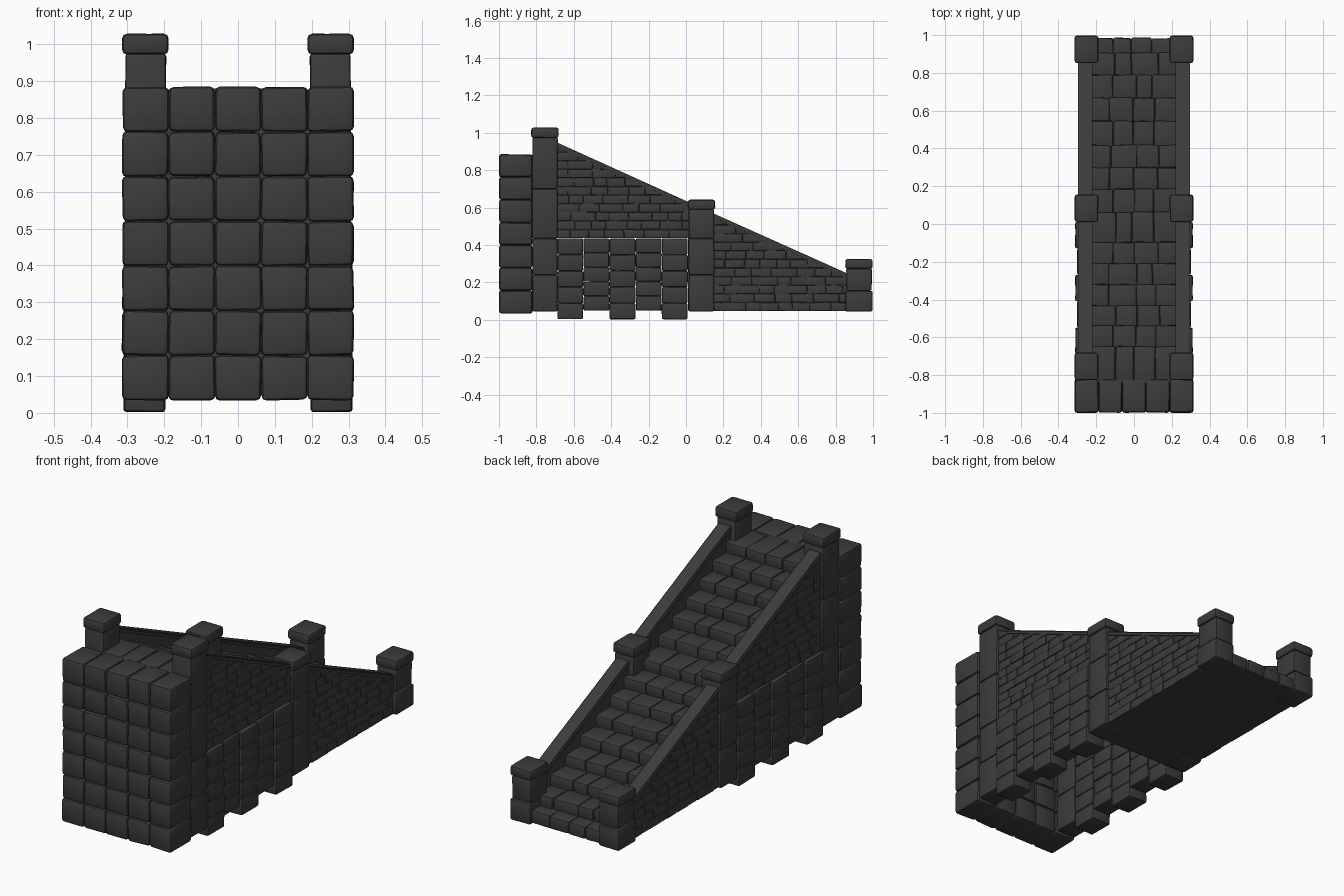
import bpy, bmesh, random
from mathutils import Vector

if "Cube" in bpy.data.objects:
    bpy.data.objects.remove(bpy.data.objects["Cube"])

random.seed(4)
mat = bpy.data.materials.new("dark grey stone")
mat.diffuse_color = (0.045, 0.045, 0.045, 1)
mat.use_nodes = True
mat.node_tree.nodes["Principled BSDF"].inputs["Base Color"].default_value = mat.diffuse_color


def stone(bm, x0, x1, y0, y1, z0, z1, bev=0.01, jit=0.002):
    """Add one bevelled, slightly uneven block."""
    verts = bmesh.ops.create_cube(bm, size=1)["verts"]
    for v in verts:
        p = (x1 if v.co.x > 0 else x0, y1 if v.co.y > 0 else y0, z1 if v.co.z > 0 else z0)
        v.co = Vector([c + random.uniform(-jit, jit) for c in p])
    edges = list({e for v in verts for e in v.link_edges})
    bmesh.ops.bevel(bm, geom=edges, offset=bev, segments=2, profile=0.5, affect='EDGES')


def prism(bm, x0, x1, pts):
    """Extrude a (y, z) outline across x."""
    f = bm.faces.new([bm.verts.new((x0, y, z)) for y, z in pts])
    r = bmesh.ops.extrude_face_region(bm, geom=[f])
    for v in r["geom"]:
        if isinstance(v, bmesh.types.BMVert):
            v.co.x = x1
    bmesh.ops.recalc_face_normals(bm, faces=bm.faces)


def finish(bm, name, mirror=False):
    me = bpy.data.meshes.new(name)
    bm.to_mesh(me)
    bm.free()
    ob = bpy.data.objects.new(name, me)
    bpy.context.collection.objects.link(ob)
    me.materials.append(mat)
    if mirror:
        m = ob.modifiers.new("mirror", 'MIRROR')
        m.use_mirror_merge = False
    bpy.ops.object.select_all(action='DESELECT')
    ob.select_set(True)
    bpy.context.view_layer.objects.active = ob
    bpy.ops.object.shade_smooth_by_angle(angle=0.7)
    return ob


# End wall: seven courses of large blocks
bm = bmesh.new()
for r in range(7):
    z = 0.035 + r * 0.1214
    for c in range(5):
        x = -0.314 + c * 0.1256
        stone(bm, x, x + 0.1256, -0.998, -0.822, z, z + 0.121, 0.013, 0.002)
finish(bm, "end_wall")

# Stair treads: rows of staggered blocks
edges = [0.985, 0.907, 0.79, 0.67, 0.546, 0.42, 0.30, 0.186, 0.064,
         -0.095, -0.207, -0.318, -0.43, -0.536, -0.647, -0.825]
outline = []
bm = bmesh.new()
for i in range(15):
    top = 0.115 + i * 0.0545
    front, back = edges[i], edges[i + 1]
    outline += [(front - 0.012, top - 0.012), (back - 0.012, top - 0.012)]
    cuts = [-0.23] + [-0.23 + 0.46 * (k + random.uniform(-0.2, 0.2)) / 4 for k in (1, 2, 3)] + [0.23]
    for a, b in zip(cuts, cuts[1:]):
        stone(bm, a, b, back - 0.02, front, max(0.045, top - 0.065), top, 0.009, 0.003)
finish(bm, "stair_treads")

# Stair core: flat underside below the low flight, hollow below the high one
bm = bmesh.new()
prism(bm, -0.235, 0.235, [(0.973, 0.05)] + outline + [(-0.837, 0.44), (0.01, 0.44), (0.01, 0.05)])
finish(bm, "stair_core")

# Side walls: plain core, brick facing cut to the slope, coping on top
for name, ya, za, yb, zb, base in (("upper", -0.70, 0.953, 0.02, 0.627, 0.437),
                                   ("lower", 0.14, 0.572, 0.87, 0.245, 0.047)):
    bm = bmesh.new()
    prism(bm, 0.224, 0.286, [(ya, base), (yb, base), (yb, zb - 0.01), (ya, za - 0.01)])
    finish(bm, name + "_wall_core", True)

    bm = bmesh.new()
    z = base
    while z < za:
        y = ya - random.uniform(0, 0.06)
        while y < yb:
            w = random.uniform(0.07, 0.14)
            d = random.uniform(-0.002, 0.002)
            stone(bm, 0.265, 0.292 + d, max(y, ya), min(y + w, yb), z, z + 0.046, 0.005, 0.001)
            y += w
            if yb - y < 0.03:
                break
        z += 0.046
    normal = Vector((0, za - zb, yb - ya))
    bmesh.ops.bisect_plane(bm, geom=bm.verts[:] + bm.edges[:] + bm.faces[:],
                           plane_co=(0, ya, za - 0.012), plane_no=normal, clear_outer=True)
    finish(bm, name + "_wall_bricks", True)

    bm = bmesh.new()
    prism(bm, 0.219, 0.297, [(ya, za - 0.028), (yb, zb - 0.028), (yb, zb), (ya, za)])
    bmesh.ops.bevel(bm, geom=bm.edges[:], offset=0.006, segments=2, affect='EDGES')
    finish(bm, name + "_coping", True)

# Posts: stacked shaft stones and a wider cap
for name, y, joints, top in (("top_post", -0.754, (0.045, 0.24, 0.435, 0.70, 0.975), 1.028),
                             ("middle_post", 0.083, (0.045, 0.24, 0.435, 0.592), 0.642),
                             ("bottom_post", 0.925, (0.045, 0.155, 0.275), 0.325)):
    bm = bmesh.new()
    for a, b in zip(joints, joints[1:]):
        h = 0.073 if b < 0.16 else 0.068
        stone(bm, 0.195, 0.312 if b < 0.16 else 0.306, y - h, y + h, a, b, 0.009, 0.001)
    stone(bm, 0.189, 0.314, y - 0.073, y + 0.073, joints[-1] - 0.003, top, 0.013, 0.001)
    finish(bm, name, True)

# Pilasters under the upper wall: alternate ones reach the ground
bm = bmesh.new()
for k in range(5):
    y = -0.688 + k * 0.1396
    low = 0.003 if k % 2 == 0 else 0.05
    out = 0.310 if k % 2 == 0 else 0.300
    zs = [low + (0.435 - low) * j / 5 for j in range(6)]
    for a, b in zip(zs, zs[1:]):
        stone(bm, 0.197, out, y + 0.001, y + 0.1386, a, b, 0.008, 0.0015)
finish(bm, "pilasters", True)
